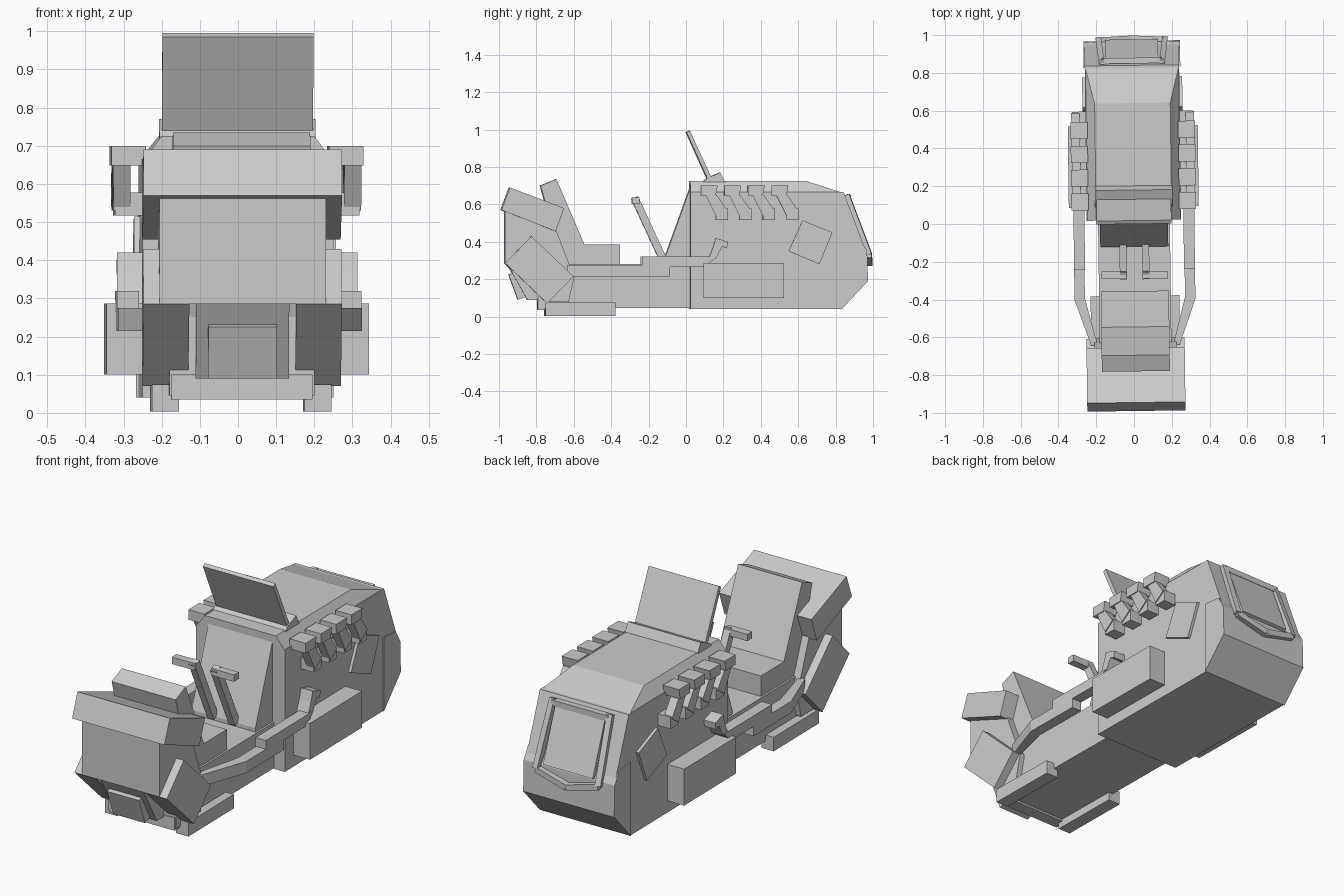
import bpy, bmesh, math
from mathutils import Vector, Matrix

cube = bpy.data.objects.get("Cube")
if cube:
    bpy.data.objects.remove(cube, do_unlink=True)

grey = bpy.data.materials.new("plain_grey")
grey.use_nodes = True
colour = (0.6, 0.6, 0.6, 1)
grey.diffuse_color = colour
grey.node_tree.nodes["Principled BSDF"].inputs["Base Color"].default_value = colour
YAW = Matrix.Rotation(0.013, 4, 'Z')  # the whole vehicle sits slightly turned


def finish(name, bm, mirror=False):
    if mirror:
        copy = bmesh.ops.duplicate(bm, geom=bm.verts[:] + bm.edges[:] + bm.faces[:])
        for v in [g for g in copy["geom"] if isinstance(g, bmesh.types.BMVert)]:
            v.co.x *= -1
    bmesh.ops.recalc_face_normals(bm, faces=bm.faces[:])
    bm.transform(YAW)
    mesh = bpy.data.meshes.new(name)
    bm.to_mesh(mesh)
    bm.free()
    mesh.materials.append(grey)
    obj = bpy.data.objects.new(name, mesh)
    bpy.context.collection.objects.link(obj)


def add_prism(bm, profile, x0, x1):
    """Side profile of (y, z) points, extruded from x0 to x1."""
    a = [bm.verts.new((x0, y, z)) for y, z in profile]
    b = [bm.verts.new((x1, y, z)) for y, z in profile]
    bm.faces.new(a)
    bm.faces.new(b[::-1])
    for i in range(len(a)):
        j = (i + 1) % len(a)
        bm.faces.new((a[i], b[i], b[j], a[j]))


def prism(name, profile, x0, x1=None, mirror=False):
    bm = bmesh.new()
    if x1 is None:
        x0, x1 = -x0, x0
    add_prism(bm, profile, x0, x1)
    finish(name, bm, mirror)


def rect(y0, y1, z0, z1):
    return [(y0, z0), (y1, z0), (y1, z1), (y0, z1)]


def add_bar(bm, p, q, w, h):
    """Box from p to q, w wide and h thick."""
    p, q = Vector(p), Vector(q)
    d = (q - p).normalized()
    side = d.cross(Vector((0, 0, 1)))
    if side.length < 0.01:
        side = Vector((1, 0, 0))
    side.normalize()
    up = side.cross(d)
    rings = [[bm.verts.new(c + side * s * w / 2 + up * t * h / 2)
              for s, t in ((-1, -1), (1, -1), (1, 1), (-1, 1))] for c in (p, q)]
    a, b = rings
    bm.faces.new(a)
    bm.faces.new(b[::-1])
    for i in range(4):
        j = (i + 1) % 4
        bm.faces.new((a[i], b[i], b[j], a[j]))


def bars(name, segments, w, h, mirror=False):
    bm = bmesh.new()
    for p, q in segments:
        add_bar(bm, p, q, w, h)
    finish(name, bm, mirror)


# Engine body, nose and hood
prism("engine_body", [(0.02, 0.04), (0.83, 0.04), (0.96, 0.19), (0.955, 0.36),
                      (0.84, 0.665), (0.02, 0.665)], 0.25)
prism("lower_nose", [(0.83, 0.04), (0.97, 0.19), (0.965, 0.35), (0.93, 0.41), (0.83, 0.42)], 0.256)
bm = bmesh.new()
for y, x, z in ((0.02, 0.25, 0.66), (0.84, 0.25, 0.66), (0.02, 0.2, 0.725), (0.64, 0.2, 0.725)):
    bm.verts.new((x, y, z))
    bm.verts.new((-x, y, z))
bmesh.ops.convex_hull(bm, input=bm.verts[:])
bmesh.ops.dissolve_limit(bm, angle_limit=0.01, verts=bm.verts[:], edges=bm.edges[:])
finish("hood", bm)

# Grille with its frame
prism("grille_panel", [(0.86, 0.63), (0.872, 0.635), (0.977, 0.36), (0.955, 0.35)], 0.14)
bars("grille_frame_sides", [((0.16, 0.855, 0.65), (0.175, 0.975, 0.33))], 0.03, 0.035, True)
bars("grille_frame_top", [((-0.16, 0.865, 0.635), (0.16, 0.865, 0.635))], 0.03, 0.03)
bars("grille_frame_bottom", [((0.175, 0.975, 0.33), (0, 0.983, 0.285))], 0.03, 0.03, True)

# Dashboard and windscreen
prism("dashboard", [(0.03, 0.715), (-0.12, 0.3), (-0.12, 0.26), (0.03, 0.26)], 0.18)
prism("windscreen_base", [(0.09, 0.72), (0.11, 0.74), (0.18, 0.77), (0.205, 0.72)], 0.205)
prism("windscreen", [(0.0, 0.985), (0.018, 0.995), (0.135, 0.74), (0.115, 0.73)], 0.198)

# Floor and seat
prism("floor", rect(-0.79, 0.03, 0.045, 0.28), 0.19)
prism("seat", [(-0.78, 0.70), (-0.695, 0.735), (-0.545, 0.385), (-0.355, 0.385),
               (-0.355, 0.27), (-0.66, 0.27)], 0.18)

# Rear trunk, lid, fenders and bumper
prism("trunk", [(-0.97, 0.58), (-0.97, 0.285), (-0.8, 0.285), (-0.74, 0.08),
                (-0.63, 0.08), (-0.6, 0.21), (-0.7, 0.47)], 0.218)
prism("trunk_lower_panel", [(-0.96, 0.285), (-0.85, 0.09), (-0.75, 0.09), (-0.75, 0.285)], 0.122)
prism("trunk_lid", [(-0.99, 0.57), (-0.945, 0.69), (-0.655, 0.58), (-0.70, 0.455)], 0.26)
prism("rear_fenders", [(-0.97, 0.285), (-0.83, 0.43), (-0.605, 0.215), (-0.745, 0.07)],
      0.14, 0.26, True)
prism("rear_box", [(-0.95, 0.225), (-0.9, 0.09), (-0.79, 0.13), (-0.84, 0.26)], 0.09)
prism("rear_bumper", rect(-0.795, -0.73, 0.035, 0.1), 0.185)
prism("rear_skids", rect(-0.755, -0.38, 0.003, 0.075), 0.165, 0.235, True)

# Side rails with an upright handle
bm = bmesh.new()
outline = [(0.2, -0.64), (0.265, -0.39), (0.265, -0.09), (0.32, -0.09), (0.32, -0.4), (0.235, -0.64)]
low = [bm.verts.new((x, y, 0.215)) for x, y in outline]
high = [bm.verts.new((x, y, 0.275)) for x, y in outline]
bm.faces.new(low)
bm.faces.new(high[::-1])
for i in range(len(low)):
    j = (i + 1) % len(low)
    bm.faces.new((low[i], low[j], high[j], high[i]))
finish("side_rails", bm, True)
prism("rail_ends", [(-0.24, 0.265), (0.1, 0.265), (0.155, 0.32), (-0.24, 0.32)], 0.262, 0.32, True)
prism("rail_handles", [(0.1, 0.275), (0.155, 0.31), (0.19, 0.375), (0.215, 0.365),
                       (0.22, 0.4), (0.155, 0.42), (0.14, 0.37), (0.12, 0.32)], 0.245, 0.315, True)

# Side boxes and slanted side plates
prism("side_boxes", rect(0.09, 0.52, 0.1, 0.287), 0.24, 0.344, True)
prism("side_plates", [(0.62, 0.515), (0.78, 0.45), (0.71, 0.28), (0.545, 0.35)], 0.24, 0.265, True)

# Four exhaust pipes per side: outward, slanting down and back in
bm = bmesh.new()
for i in range(4):
    s = i * 0.126
    add_prism(bm, [(0.075 + s, 0.648), (0.155 + s, 0.648), (0.165 + s, 0.7), (0.075 + s, 0.7)], 0.24, 0.33)
    add_prism(bm, [(0.1 + s, 0.65), (0.16 + s, 0.65), (0.215 + s, 0.57), (0.16 + s, 0.53)], 0.28, 0.325)
    add_prism(bm, rect(0.155 + s, 0.22 + s, 0.517, 0.577), 0.24, 0.32)
finish("exhaust_pipes", bm, True)

# Steering levers
bars("lever_shafts", [((0.06, -0.12, 0.3), (0.06, -0.275, 0.635))], 0.037, 0.04, True)
bars("lever_grips", [((0.045, -0.27, 0.62), (0.175, -0.27, 0.62))], 0.04, 0.035, True)
